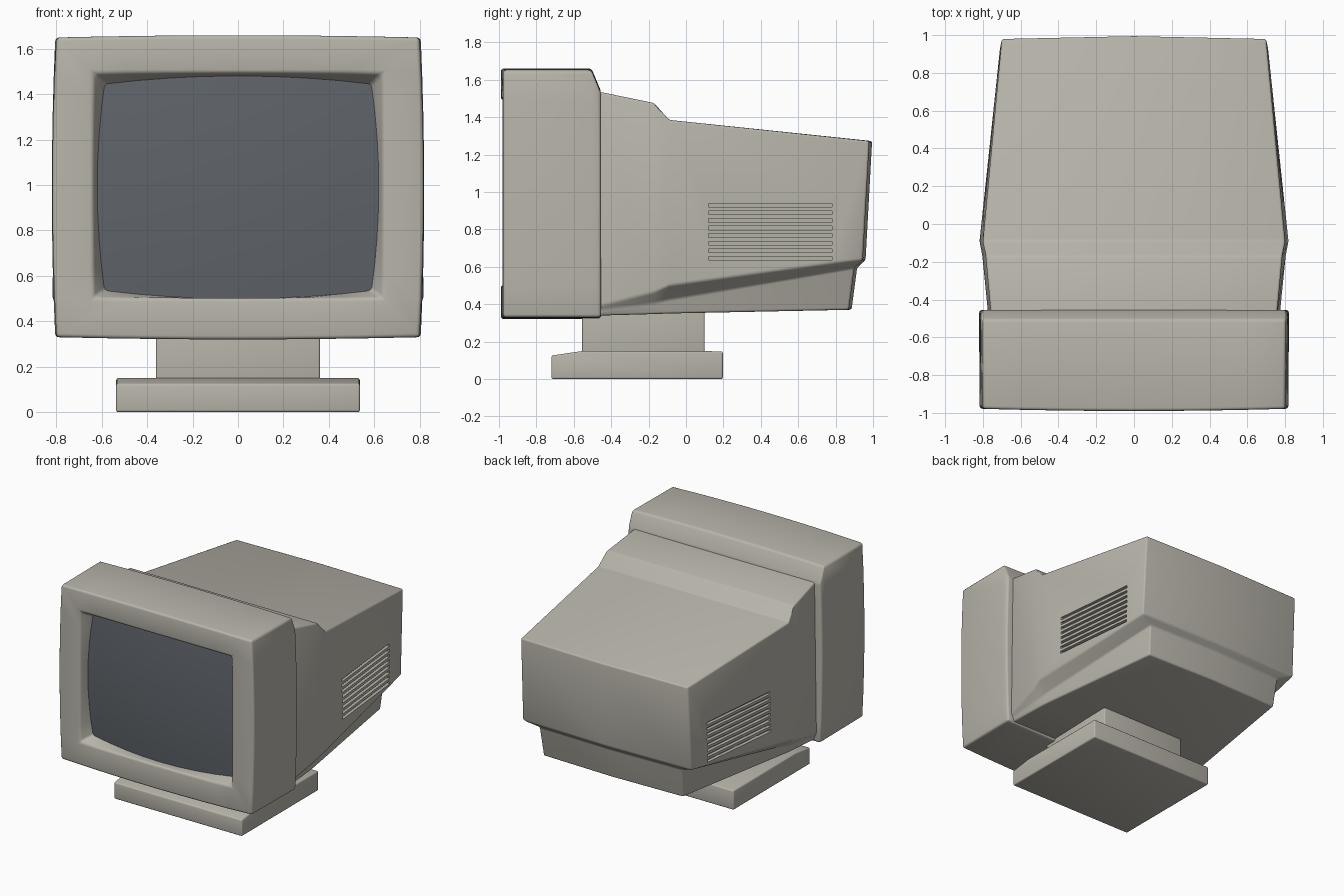
import bpy, bmesh, math

if "Cube" in bpy.data.objects:
    bpy.data.objects.remove(bpy.data.objects["Cube"])

def material(name, rgb):
    m = bpy.data.materials.new(name)
    m.diffuse_color = (*rgb, 1)
    m.use_nodes = True
    m.node_tree.nodes["Principled BSDF"].inputs["Base Color"].default_value = m.diffuse_color
    return m

BEIGE = material("warm_grey_plastic", (0.48, 0.46, 0.405))
GLASS = material("dark_screen_glass", (0.115, 0.128, 0.145))

def make(name, verts, faces, mat, bevel=0.0, cutter=None):
    """Mesh object with optional rounded edges and boolean cut."""
    me = bpy.data.meshes.new(name)
    ob = bpy.data.objects.new(name, me)
    bpy.context.collection.objects.link(ob)
    me.from_pydata(verts, [], faces)
    bm = bmesh.new()
    bm.from_mesh(me)
    bmesh.ops.recalc_face_normals(bm, faces=bm.faces)
    bm.to_mesh(me)
    bm.free()
    me.materials.append(mat)
    for o in bpy.context.selected_objects:
        o.select_set(False)
    bpy.context.view_layer.objects.active = ob
    ob.select_set(True)
    if bevel:
        b = ob.modifiers.new("round", 'BEVEL')
        b.width, b.segments = bevel, 3
        b.limit_method, b.angle_limit = 'ANGLE', math.radians(22)
        bpy.ops.object.modifier_apply(modifier="round")
    if cutter:
        c = ob.modifiers.new("cut", 'BOOLEAN')
        c.operation, c.solver, c.object = 'DIFFERENCE', 'EXACT', cutter
        bpy.ops.object.modifier_apply(modifier="cut")
    bpy.ops.object.shade_smooth_by_angle(angle=math.radians(32))
    return ob

N = 8
def ring(w, lo, hi, bx, bz, yf):
    """Rectangle with bowed sides; yf(x, z) gives the depth."""
    mid, h, pts = (lo + hi) / 2, (hi - lo) / 2, []
    for side in range(4):
        for i in range(N):
            t = -1 + 2 * i / N
            b = 1 - t * t
            pts.append([(t * w, -h - bz * b), (w + bx * b, t * h),
                        (-t * w, h + bz * b), (-w - bx * b, -t * h)][side])
    return [(x, yf(x, z), z + mid) for x, z in pts]

def strips(count, size):
    return [(r * size + i, r * size + (i + 1) % size,
             (r + 1) * size + (i + 1) % size, (r + 1) * size + i)
            for r in range(count - 1) for i in range(size)]

# front housing with a sloped recess around the screen
def glass_y(x, z):
    return -0.95 + 0.1 * (x * x + z * z)

def front_y(x, z):
    return -0.978 - 0.012 * (1 - (x / 0.82) ** 2)

rings = [ring(0.805, 0.33, 1.53, 0.015, 0.01, lambda x, z: -0.455),
         ring(0.805, 0.33, 1.65, 0.015, 0.01, lambda x, z: -0.505),
         ring(0.80, 0.33, 1.65, 0.018, 0.01, front_y),
         ring(0.637, 0.503, 1.493, 0, 0, front_y),
         ring(0.588, 0.535, 1.445, 0.032, 0.036, glass_y)]
size = 4 * N
make("front_housing", [p for r in rings for p in r],
     strips(len(rings), size) + [tuple(range(size))], BEIGE, 0.016)

# curved screen
verts = []
for k in (1.01, 0.8, 0.6, 0.4, 0.2):
    verts += ring(0.588 * k, 0.99 - 0.455 * k, 0.99 + 0.455 * k,
                  0.032 * k, 0.036 * k, glass_y)
make("screen", verts, strips(5, size) + [tuple(range(4 * size, 5 * size))], GLASS)

# slot cutter for the vents on both sides
verts, faces = [], []
for s in (-1, 1):
    for i in range(8):
        z = 0.645 + i * 0.0405
        b = len(verts)
        for dz in (-0.01, 0.01):
            for y, dx in ((0.12, -0.025), (0.78, -0.025), (0.78, 0.05), (0.12, 0.05)):
                x = 0.815 - (y + 0.09) * 0.1045
                verts.append((s * (x + dx), y, z + dz))
        faces += [tuple(b + j for j in f) for f in
                  ((0, 1, 2, 3), (4, 5, 6, 7), (0, 1, 5, 4),
                   (1, 2, 6, 5), (2, 3, 7, 6), (3, 0, 4, 7))]
cutter = make("vent_cutter", verts, faces, BEIGE)
cutter.hide_render = True

# rear housing: sections along y with four levels (top, ledge, under ledge, bottom)
# (ys per level, half widths per level, heights per level, centre bow)
sections = [
    ((-0.50,) * 4, (0.755, 0.77, 0.76, 0.755), (1.543, 0.385, 0.36, 0.338), 0),
    ((-0.17,) * 4, (0.785, 0.803, 0.745, 0.735), (1.475, 0.465, 0.405, 0.347), 0),
    ((-0.09,) * 4, (0.80, 0.818, 0.735, 0.725), (1.385, 0.50, 0.425, 0.35), 0),
    ((0.98, 0.945, 0.90, 0.87), (0.70, 0.708, 0.60, 0.585),
     (1.272, 0.635, 0.595, 0.37), 0.015)]
verts = []
for ys, ws, zs, bow in sections:
    verts += [(w, y, z) for y, w, z in zip(ys, ws, zs)]
    verts.append((0, ys[3] + bow, zs[3]))
    verts += [(-w, y, z) for y, w, z in reversed(list(zip(ys, ws, zs)))]
    verts.append((0, ys[0] + bow, zs[0]))
faces = strips(4, 10) + [tuple(range(10))]
# back wall in three levels, bowed through centre points
ys, ws, zs, bow = sections[-1]
c = {0: 39, 3: 34}
for lev in (1, 2):
    c[lev] = len(verts)
    verts.append((0, ys[lev] + bow, zs[lev]))
for lev in range(3):
    r, l = 30 + lev, 38 - lev
    faces += [(r, r + 1, c[lev + 1], c[lev]), (c[lev], c[lev + 1], l - 1, l)]
make("rear_housing", verts, faces, BEIGE, 0.012, cutter)
bpy.data.objects.remove(cutter)

# stand: side profiles pushed across x
def extrude(name, profile, half):
    n = len(profile)
    v = [(s * half, y, z) for s in (-1, 1) for y, z in profile]
    make(name, v, strips(2, n) + [tuple(range(n)), tuple(range(n, 2 * n))], BEIGE, 0.01)

extrude("stand_neck", [(-0.555, 0.10), (0.10, 0.10), (0.10, 0.42), (-0.555, 0.42)], 0.362)
extrude("stand_base", [(-0.72, 0), (0.197, 0), (0.197, 0.148), (-0.55, 0.15), (-0.72, 0.125)], 0.537)
